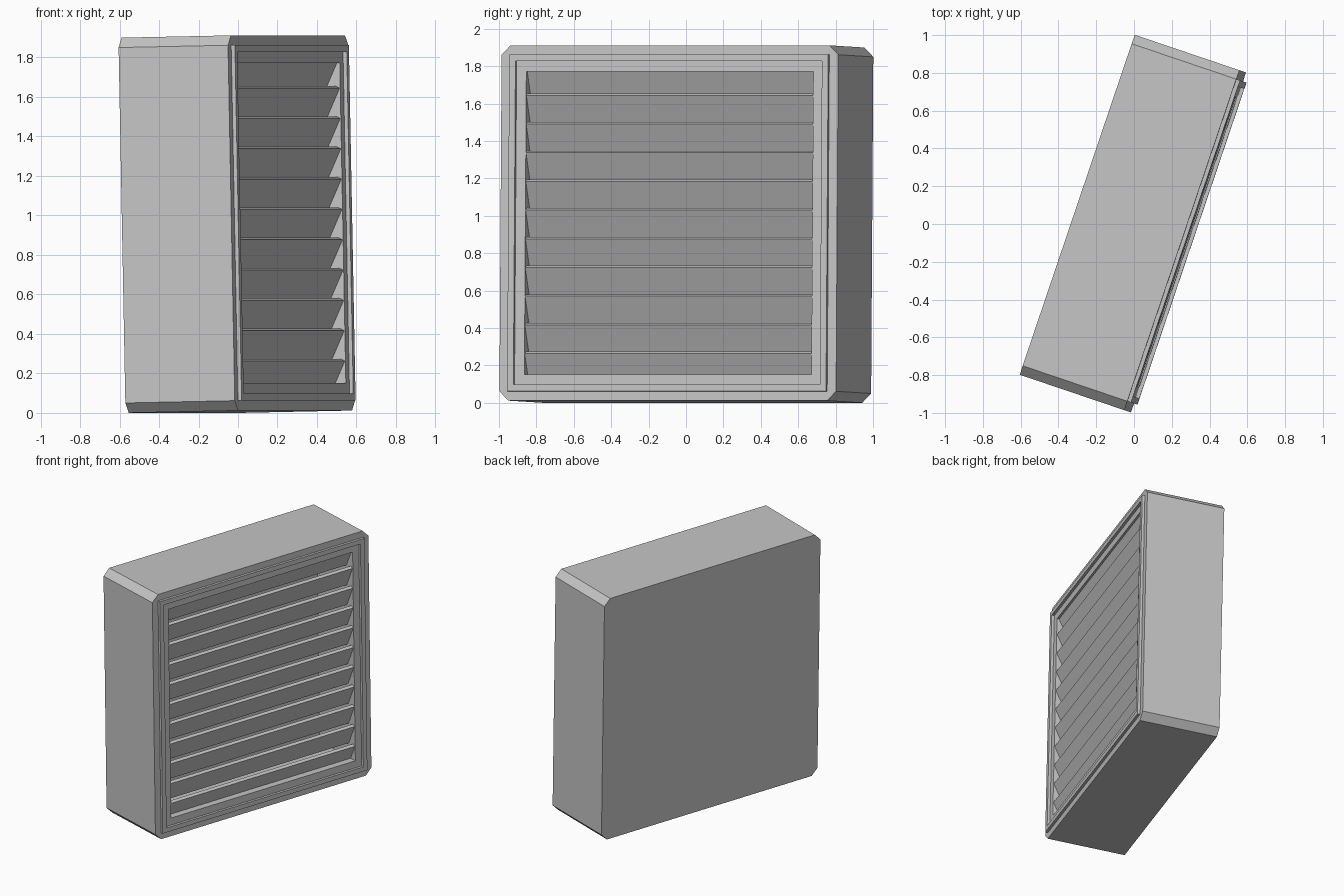
import bpy
import bmesh
import math
from mathutils import Matrix, Vector

cube = bpy.data.objects.get("Cube")
if cube:
    bpy.data.objects.remove(cube, do_unlink=True)

# Overall placement: turned about z and leaning slightly back
PLACE = (Matrix.Translation((-0.006, 0.002, 0.956))
         @ Matrix.Rotation(math.radians(71.3), 4, 'Z')
         @ Matrix.Rotation(-0.02, 4, 'X'))

DEPTH = 0.585
FRONT = -DEPTH / 2
OPENING = 0.81

grey = bpy.data.materials.new("light grey")
grey.use_nodes = True
color = (0.56, 0.56, 0.56, 1)
grey.diffuse_color = color
grey.node_tree.nodes["Principled BSDF"].inputs["Base Color"].default_value = color


def add_object(name, bm, matrix):
    bmesh.ops.recalc_face_normals(bm, faces=bm.faces)
    mesh = bpy.data.meshes.new(name)
    bm.to_mesh(mesh)
    bm.free()
    mesh.materials.append(grey)
    obj = bpy.data.objects.new(name, mesh)
    bpy.context.collection.objects.link(obj)
    obj.matrix_world = matrix
    return obj


def square_loop(bm, half, chamfer, y):
    """Eight corners of a square with cut corners, in the plane at y."""
    c = half - chamfer
    corners = []
    for i in range(4):
        turn = Matrix.Rotation(i * math.pi / 2, 3, 'Y')
        corners += [turn @ Vector((half, y, c)), turn @ Vector((c, y, half))][::-1]
    return [bm.verts.new(p) for p in corners]


# Casing: prism, raised rim, recessed flange and hollow interior
bm = bmesh.new()
steps = [
    (0.95, 0.05, -FRONT),
    (0.95, 0.05, FRONT),
    (0.90, 0, FRONT),
    (0.90, 0, FRONT - 0.02),
    (0.865, 0, FRONT - 0.02),
    (0.865, 0, FRONT),
    (OPENING, 0, FRONT),
    (OPENING, 0, FRONT + 0.43),
]
loops = [square_loop(bm, *step) for step in steps]
for a, b in zip(loops, loops[1:]):
    for i in range(8):
        j = (i + 1) % 8
        bm.faces.new((a[i], a[j], b[j], b[i]))
bm.faces.new(loops[0])
bm.faces.new(loops[-1])
bmesh.ops.remove_doubles(bm, verts=bm.verts, dist=0.0001)
add_object("casing", bm, PLACE)

# Louvre slats: tilted plates, each with its upper edge to the outside
LENGTH, THICK, PITCH, COUNT = 0.17, 0.025, 0.1535, 11
tilt = Matrix.Rotation(math.radians(25.5), 4, 'X')
to_corner = Matrix.Translation((0, THICK / 2, -LENGTH / 2))
for k in range(COUNT):
    bm = bmesh.new()
    bmesh.ops.create_cube(bm, size=1)
    bmesh.ops.scale(bm, vec=(2 * OPENING, THICK, LENGTH), verts=bm.verts)
    corner = Matrix.Translation((0, FRONT + 0.003, 0.8365 - k * PITCH))
    add_object(f"slat_{k + 1}", bm, PLACE @ corner @ tilt @ to_corner)
